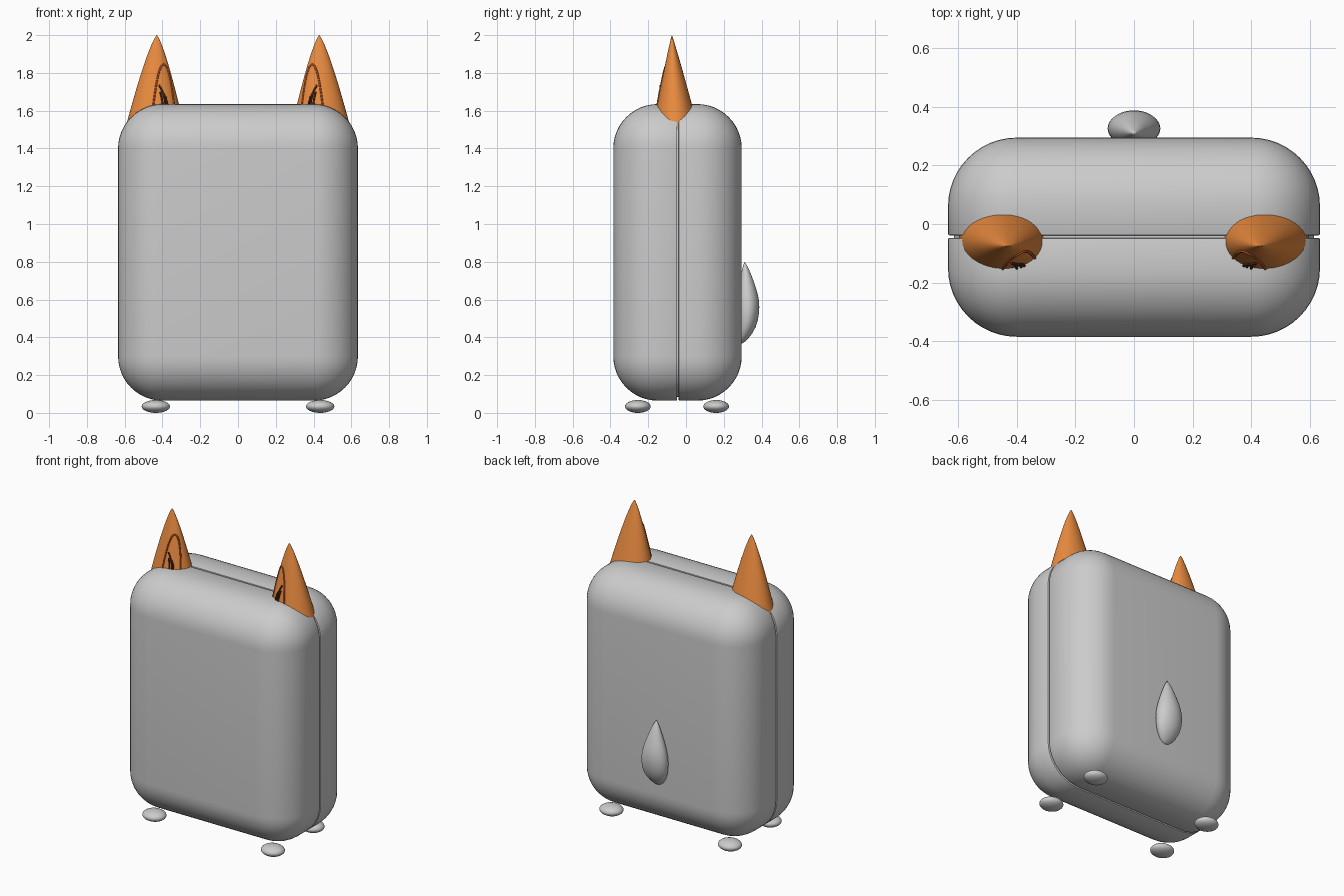
import bpy, bmesh, math
from mathutils import Vector

if "Cube" in bpy.data.objects:
    bpy.data.objects.remove(bpy.data.objects["Cube"])

SEAM = -0.043


def material(name, color):
    m = bpy.data.materials.new(name)
    m.diffuse_color = (*color, 1)
    m.use_nodes = True
    m.node_tree.nodes["Principled BSDF"].inputs["Base Color"].default_value = m.diffuse_color
    return m


def finish(name, bm, angle=40, mat=None):
    bmesh.ops.recalc_face_normals(bm, faces=bm.faces)
    me = bpy.data.meshes.new(name)
    bm.to_mesh(me)
    bm.free()
    ob = bpy.data.objects.new(name, me)
    bpy.context.collection.objects.link(ob)
    if mat:
        me.materials.append(mat)
    bpy.ops.object.select_all(action='DESELECT')
    ob.select_set(True)
    bpy.context.view_layer.objects.active = ob
    bpy.ops.object.shade_smooth_by_angle(angle=math.radians(angle))
    return ob


def shell(name, inset=0.0, side=0):
    """Rounded box; side -1 / +1 keeps the front / back half, capped at the seam."""
    lo = Vector((-0.635, -0.385, 0.065)) + Vector((inset,) * 3)
    hi = Vector((0.635, 0.295, 1.635)) - Vector((inset,) * 3)
    bm = bmesh.new()
    bmesh.ops.create_cube(bm, size=1)
    for v in bm.verts:
        v.co = Vector([(lo[i] + hi[i]) / 2 + v.co[i] * (hi[i] - lo[i]) for i in range(3)])
    bmesh.ops.bevel(bm, geom=bm.edges[:], offset=0.235 - inset, segments=12,
                    profile=0.5, affect='EDGES')
    if side:
        res = bmesh.ops.bisect_plane(
            bm, geom=bm.verts[:] + bm.edges[:] + bm.faces[:],
            plane_co=(0, SEAM + side * 0.004, 0), plane_no=(0, -side, 0), clear_outer=True)
        rim = [e for e in res['geom_cut'] if isinstance(e, bmesh.types.BMEdge)]
        bmesh.ops.holes_fill(bm, edges=rim, sides=0)
        rim = [e for e in rim if e.is_valid]
        bmesh.ops.bevel(bm, geom=rim, offset=0.006, segments=2, profile=0.5, affect='EDGES')
    return finish(name, bm)


def loft(name, rings, mat=None, n=40):
    """Elliptical rings (z, cx, cy, rx, ry) from a pointed top down."""
    bm = bmesh.new()
    loops = []
    for z, cx, cy, rx, ry in rings:
        if rx < 1e-5:
            loops.append([bm.verts.new((cx, cy, z))] * n)
        else:
            loops.append([bm.verts.new((cx + rx * math.cos(a), cy + ry * math.sin(a), z))
                          for a in (2 * math.pi * k / n for k in range(n))])
    for a, b in zip(loops, loops[1:]):
        for k in range(n):
            j = (k + 1) % n
            bm.faces.new(list(dict.fromkeys((a[k], a[j], b[j], b[k]))))
    if rings[-1][3] > 1e-5:
        bm.faces.new(loops[-1])
    return finish(name, bm, 60, mat)


def tube(name, pts, radius, mat):
    cu = bpy.data.curves.new(name, 'CURVE')
    cu.dimensions = '3D'
    cu.bevel_depth = radius
    cu.bevel_resolution = 2
    cu.use_fill_caps = True
    sp = cu.splines.new('POLY')
    sp.points.add(len(pts) - 1)
    for p, co in zip(sp.points, pts):
        p.co = (*co, 1)
    cu.materials.append(mat)
    ob = bpy.data.objects.new(name, cu)
    bpy.context.collection.objects.link(ob)


def ear_ring(z):
    d = max(2.0 - z, 0)
    return (z, 0.43 + 0.02 * d, -0.075 + 0.04 * d,
            0.072 * (d / 0.18) ** 0.77, 0.091 * (d / 0.365) ** 0.92)


def on_ear(s, x, z, lift=0.0):
    """Point on the front surface of an ear."""
    _, cx, cy, rx, ry = ear_ring(z)
    u = max(-0.99, min(0.99, (x - cx) / rx))
    return (s * x, cy - ry * math.sqrt(1 - u * u) - lift, z)


orange = material("ear_orange", (0.83, 0.26, 0.05))
rust = material("ear_rust", (0.55, 0.10, 0.02))
brown = material("ear_dark", (0.08, 0.02, 0.01))

# Body: two shells with a recessed core in the gap
shell("front_shell", side=-1)
shell("back_shell", side=1)
shell("inner_core", inset=0.02)

# Ears with inner outline and tuft strokes
for s, side in ((-1, "left"), (1, "right")):
    rings = [ear_ring(2.0 - 0.5 * (k / 24) ** 1.6) for k in range(25)]
    loft(side + "_ear", [(z, s * cx, cy, rx, ry) for z, cx, cy, rx, ry in rings], orange)
    arch = []
    for k in range(25):
        t = -1 + k / 12
        arch.append(on_ear(s, 0.393 + 0.055 * math.copysign(abs(t) ** 0.8, t),
                           1.845 - 0.215 * abs(t) ** 1.7))
    tube(side + "_ear_outline", arch, 0.005, rust)
    for i, (x0, x1, top) in enumerate(((0.385, 0.418, 1.735), (0.40, 0.412, 1.70),
                                       (0.375, 0.393, 1.69))):
        stroke = []
        for k in range(9):
            t = k / 8
            stroke.append(on_ear(s, x0 + (x1 - x0) * t ** 2, 1.63 + (top - 1.63) * t, 0.003))
        tube("%s_ear_tuft_%d" % (side, i + 1), stroke, 0.005, brown)

# Teardrop tail on the back
loft("tail", [(z, 0, cy, rx, ry) for z, cy, rx, ry in (
    (.80, .310, 0, 0), (.785, .312, .010, .008), (.76, .315, .024, .018),
    (.73, .318, .036, .028), (.70, .320, .048, .037), (.665, .323, .061, .046),
    (.63, .325, .073, .054), (.595, .327, .082, .059), (.56, .327, .088, .061),
    (.525, .326, .090, .060), (.49, .324, .087, .056), (.455, .319, .080, .050),
    (.42, .310, .064, .040), (.39, .300, .043, .026), (.373, .294, .022, .013),
    (.365, .29, 0, 0))])

# Feet
for x, sx in ((-0.435, "left"), (0.435, "right")):
    for y, sy in ((-0.255, "front"), (0.16, "back")):
        bm = bmesh.new()
        bmesh.ops.create_uvsphere(bm, u_segments=32, v_segments=16, radius=1)
        for v in bm.verts:
            v.co = (x + v.co.x * 0.075, y + v.co.y * 0.068, 0.034 + v.co.z * 0.034)
        finish("%s_%s_foot" % (sy, sx), bm, 60)
